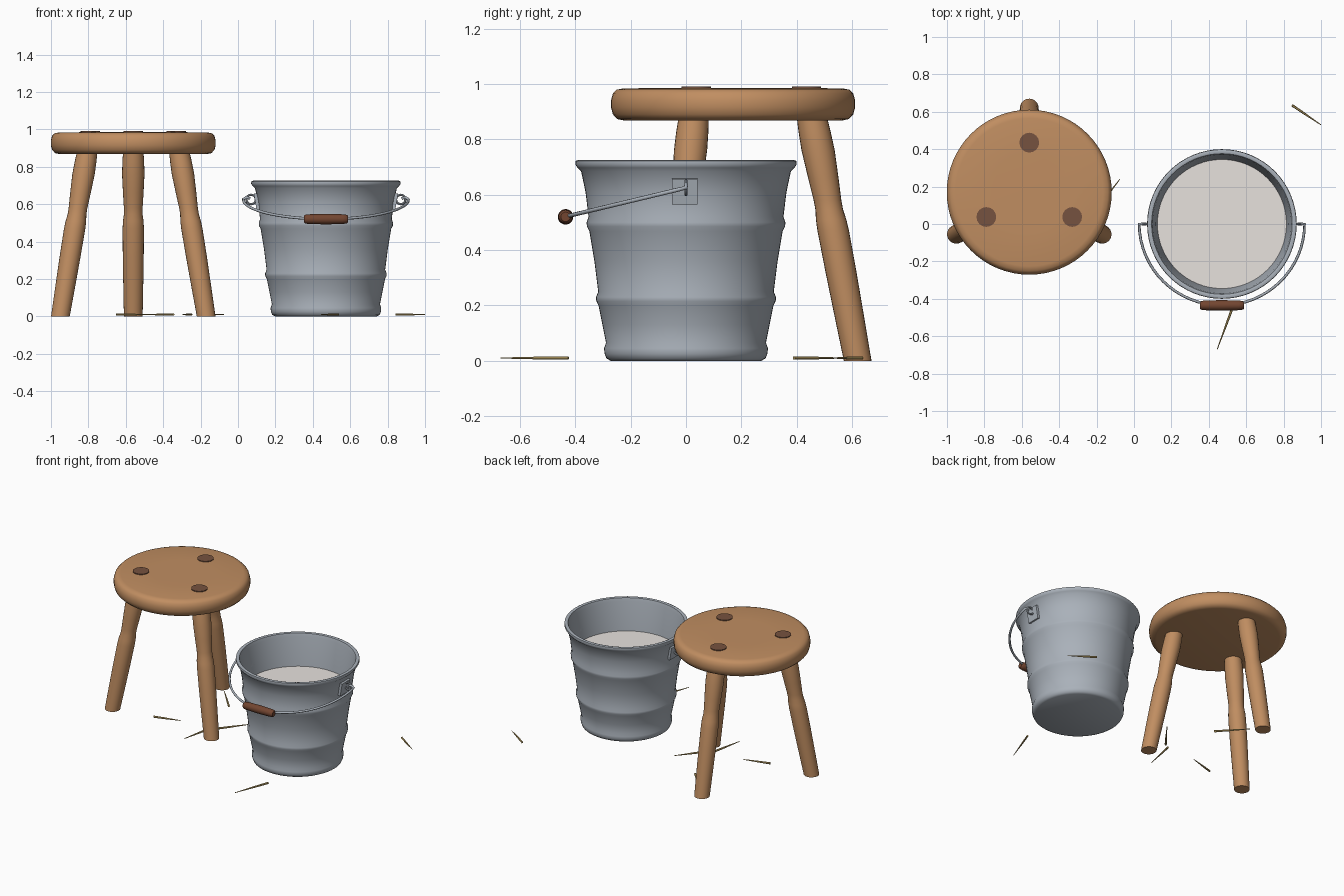
import bpy, bmesh, math
from mathutils import Vector

old = bpy.data.objects.get("Cube")
if old:
    bpy.data.objects.remove(old, do_unlink=True)


def material(name, r, g, b):
    m = bpy.data.materials.new(name)
    m.use_nodes = True
    m.diffuse_color = (r, g, b, 1)
    m.node_tree.nodes["Principled BSDF"].inputs["Base Color"].default_value = (r, g, b, 1)
    return m


wood = material("warm wood", 0.53, 0.27, 0.12)
peg_wood = material("dark peg wood", 0.18, 0.085, 0.05)
grip_wood = material("red brown wood", 0.17, 0.06, 0.03)
steel = material("galvanised steel", 0.40, 0.44, 0.49)
milk_white = material("milk", 0.80, 0.76, 0.73)
straw_gold = material("straw", 0.50, 0.36, 0.13)


def finish(obj, mat, angle=40):
    obj.data.materials.append(mat)
    bpy.ops.object.select_all(action="DESELECT")
    obj.select_set(True)
    bpy.context.view_layer.objects.active = obj
    bpy.ops.object.shade_smooth_by_angle(angle=math.radians(angle))
    return obj


def loft(name, rings, mat, sides=32, angle=40):
    """Skin horizontal circles given as (x, y, z, radius), capped at both ends."""
    bm = bmesh.new()
    loops = []
    for x, y, z, r in rings:
        loops.append([bm.verts.new((x + r * math.cos(math.tau * i / sides),
                                    y + r * math.sin(math.tau * i / sides), z))
                      for i in range(sides)])
    for a, b in zip(loops, loops[1:]):
        for i in range(sides):
            j = (i + 1) % sides
            bm.faces.new((a[i], a[j], b[j], b[i]))
    bm.faces.new(loops[0][::-1])
    bm.faces.new(loops[-1])
    bmesh.ops.recalc_face_normals(bm, faces=bm.faces)
    mesh = bpy.data.meshes.new(name)
    bm.to_mesh(mesh)
    bm.free()
    obj = bpy.data.objects.new(name, mesh)
    bpy.context.collection.objects.link(obj)
    return finish(obj, mat, angle)


def tube(name, points, radius, mat):
    curve = bpy.data.curves.new(name, "CURVE")
    curve.dimensions = "3D"
    curve.bevel_depth = radius
    curve.bevel_resolution = 2
    curve.use_fill_caps = True
    spline = curve.splines.new("POLY")
    spline.points.add(len(points) - 1)
    for p, co in zip(spline.points, points):
        p.co = (*co, 1)
    spline.use_smooth = True
    curve.materials.append(mat)
    obj = bpy.data.objects.new(name, curve)
    bpy.context.collection.objects.link(obj)
    return obj


# Stool seat with rounded edge
SX, SY = -0.56, 0.17
seat = [(0.395, 0.868), (0.418, 0.873), (0.434, 0.89), (0.441, 0.915), (0.441, 0.94),
        (0.434, 0.965), (0.42, 0.979), (0.395, 0.984), (0.2, 0.985)]
loft("stool_seat", [(SX, SY, z, r) for r, z in seat], wood, 64)

# Three splayed turned legs with feet cut flat, and their peg ends in the seat
leg = [(0, 0.05), (0.15, 0.053), (0.32, 0.056), (0.47, 0.057), (0.51, 0.055), (0.545, 0.05),
       (0.58, 0.05), (0.66, 0.055), (0.76, 0.06), (0.83, 0.058), (0.9, 0.053)]
for side, degrees in (("back", 90), ("right", 210), ("left", 330)):
    c, s = math.cos(math.radians(degrees)), math.sin(math.radians(degrees))
    rings = []
    for z, r in leg:
        out = 0.45 - 0.188 * z
        rings.append((SX + c * out, SY + s * out, z, r))
    loft("stool_leg_" + side, rings, wood, 24)
    px, py = SX + c * 0.265, SY + s * 0.265
    loft("leg_peg_" + side, [(px, py, 0.95, 0.053), (px, py, 0.99, 0.053)], peg_wood, 16)

# Bucket: ribbed outer wall, rolled rim, inner wall and floor
BX = 0.47
outer = [(0.272, 0), (0.287, 0.008), (0.294, 0.025), (0.296, 0.045), (0.289, 0.065),
         (0.302, 0.13), (0.316, 0.2), (0.324, 0.215), (0.325, 0.23), (0.317, 0.25),
         (0.331, 0.36), (0.349, 0.468), (0.358, 0.485), (0.359, 0.5), (0.352, 0.52),
         (0.363, 0.61), (0.379, 0.685), (0.392, 0.697), (0.4, 0.71), (0.398, 0.722), (0.388, 0.726)]
inner = [(0.376, 0.722), (0.37, 0.7), (0.345, 0.5), (0.28, 0.03)]
loft("bucket", [(BX, 0, z, r) for r, z in outer + inner], steel, 64, 50)
loft("milk", [(BX, 0, 0.49, 0.347), (BX, 0, 0.5, 0.347)], milk_white, 64)

# Ear plates and rings on both sides of the bucket
for side, sx in (("right", -1), ("left", 1)):
    bpy.ops.mesh.primitive_cube_add(size=1, location=(BX + sx * 0.369, -0.005, 0.612),
                                    rotation=(0, sx * 0.17, 0))
    plate = bpy.context.object
    plate.name = "ear_plate_" + side
    plate.scale = (0.018, 0.092, 0.092)
    bevel = plate.modifiers.new("soft edges", "BEVEL")
    bevel.width = 0.004
    finish(plate, steel)
    bpy.ops.mesh.primitive_torus_add(location=(BX + sx * 0.4, 0, 0.625),
                                     rotation=(math.pi / 2, 0, 0), major_radius=0.025,
                                     minor_radius=0.006, major_segments=24, minor_segments=8)
    bpy.context.object.name = "ear_ring_" + side
    finish(bpy.context.object, steel)

# Wire handle hanging forward, with ends hooked into the rings
path = [(BX - 0.405, 0, 0.63), (BX - 0.425, 0, 0.637)]
for i in range(33):
    a = math.pi * i / 32
    y = -0.435 * math.sin(a)
    path.append((BX - 0.442 * math.cos(a), y, 0.625 + 0.24 * y))
path += [(BX + 0.425, 0, 0.637), (BX + 0.405, 0, 0.63)]
tube("bucket_handle_wire", path, 0.0075, steel)

# Wooden grip
grip = [(-0.118, 0.017), (-0.112, 0.023), (-0.09, 0.026), (0, 0.028),
        (0.09, 0.026), (0.112, 0.023), (0.118, 0.017)]
g = loft("handle_grip", [(0, 0, z, r) for z, r in grip], grip_wood, 20)
g.rotation_euler = (0, math.pi / 2, 0)
g.location = (BX, -0.435, 0.52)

# Loose straws on the ground, tapering from the first point to the second
straws = [((0.845, 0.635), (1.0, 0.53)), ((0.535, -0.425), (0.445, -0.67)),
          ((-0.65, -0.02), (-0.475, 0.03)), ((-0.25, 0.04), (-0.295, -0.18)),
          ((-0.215, 0.06), (-0.075, 0.24)), ((-0.345, 0.39), (-0.5, 0.56))]
for n, (a, b) in enumerate(straws):
    start, end = Vector((*a, 0.01)), Vector((*b, 0.01))
    length = (end - start).length
    s = loft(f"straw_{n + 1}", [(0, 0, 0, 0.007), (0, 0, length * 0.4, 0.006),
                                (0, 0, length, 0.002)], straw_gold, 6, 30)
    s.rotation_euler = (end - start).to_track_quat("Z", "Y").to_euler()
    s.location = start
